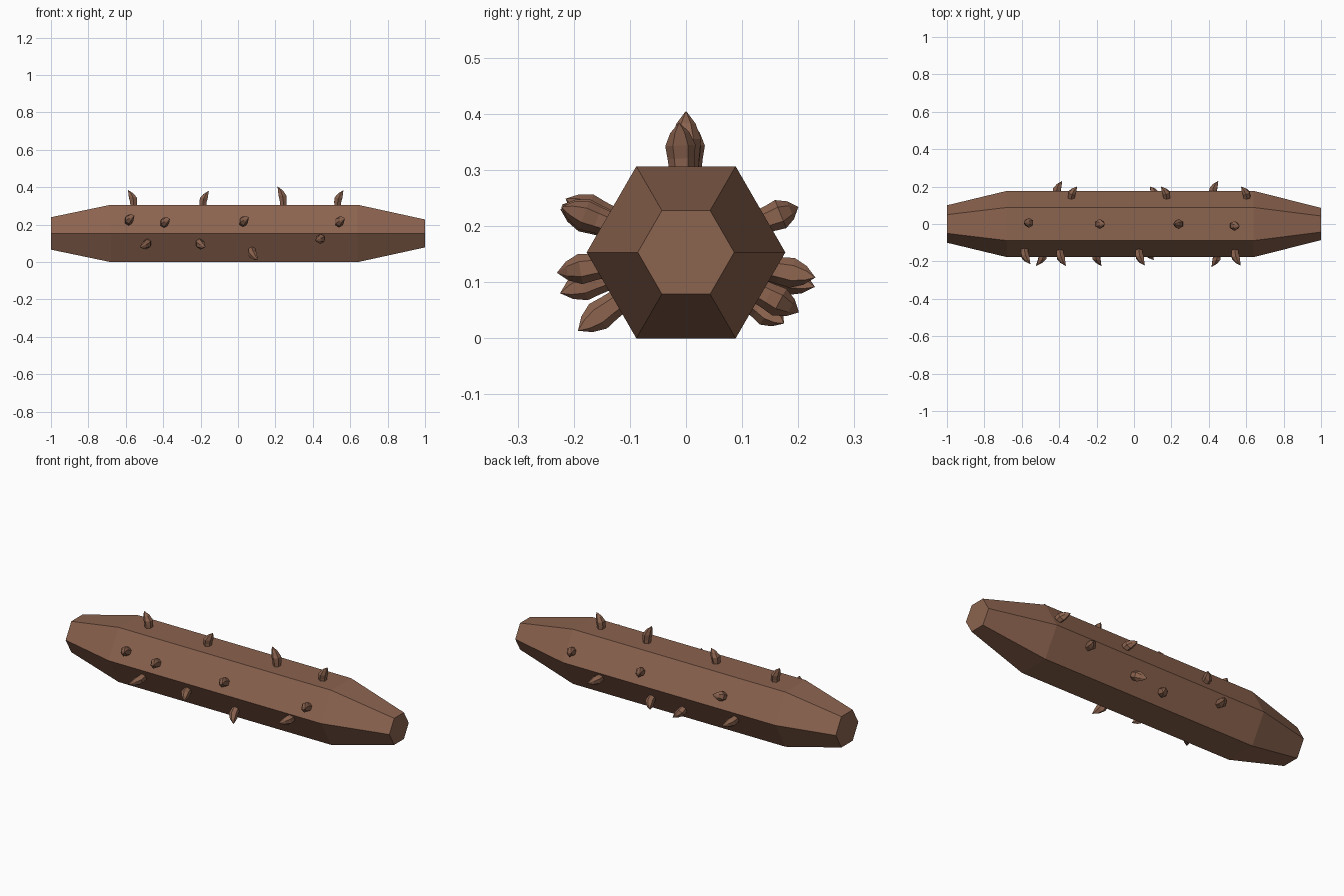
import bpy
import math
from mathutils import Vector

if "Cube" in bpy.data.objects:
    bpy.data.objects.remove(bpy.data.objects["Cube"])

CZ = 0.153  # height of the log axis

bark = bpy.data.materials.new("bark")
bark.diffuse_color = (0.26, 0.125, 0.077, 1)
bark.use_nodes = True
bark.node_tree.nodes["Principled BSDF"].inputs["Base Color"].default_value = bark.diffuse_color


def add_mesh(name, rings, tip=None):
    """Skin a list of equal rings; close with a cap or a pointed tip."""
    n = len(rings[0])
    verts = [v for ring in rings for v in ring]
    faces = [list(range(n))[::-1]]
    for k in range(len(rings) - 1):
        for i in range(n):
            j = (i + 1) % n
            faces.append([k * n + i, k * n + j, (k + 1) * n + j, (k + 1) * n + i])
    last = (len(rings) - 1) * n
    if tip is None:
        faces.append(list(range(last, last + n)))
    else:
        verts.append(tip)
        faces += [[last + i, last + (i + 1) % n, last + n] for i in range(n)]
    mesh = bpy.data.meshes.new(name)
    mesh.from_pydata(verts, [], faces)
    mesh.materials.append(bark)
    obj = bpy.data.objects.new(name, mesh)
    bpy.context.collection.objects.link(obj)
    return obj


# Hexagonal log with tapered ends
def hexagon(x, r):
    return [Vector((x, r * math.cos(i * math.pi / 3), CZ + r * math.sin(i * math.pi / 3)))
            for i in range(6)]


add_mesh("log", [hexagon(-1, 0.1), hexagon(-0.68, 0.177),
                 hexagon(0.64, 0.177), hexagon(1, 0.086)])


# Curved thorns: x of base, angle round the axis (0 = +y, 90 = up), lean along x, tip radius
def thorn(name, x, angle, lean, reach):
    a = math.radians(angle)
    out = Vector((0, math.cos(a), math.sin(a)))
    side = Vector((0, -math.sin(a), math.cos(a)))
    along = Vector((1, 0, 0))
    centre = Vector((x, 0, CZ))
    stretch = (reach - 0.14) / 0.1

    def point(h, shift):
        return centre + out * (0.14 + h * stretch) + along * (lean * shift)

    rings = []
    for h, shift, rad in ((-0.01, 0, 0.021), (0.03, 0.0, 0.024),
                          (0.055, 0.004, 0.027), (0.08, 0.015, 0.017)):
        c = point(h, shift)
        rings.append([c + along * (rad * 0.9 * math.sin(i * math.pi / 3))
                      - side * (-rad * math.cos(i * math.pi / 3)) for i in range(6)])
    add_mesh(name, rings, point(0.1, 0.031))


thorns = {
    "top_thorn": [(-0.558, 88, -1, 0.233), (-0.187, 90, 1, 0.228),
                  (0.242, 90, -1, 0.252), (0.533, 93, 1, 0.232)],
    "front_upper_thorn": [(-0.585, 156, 1, 0.235), (-0.395, 161, 1, 0.237),
                          (0.027, 159, 1, 0.237), (0.54, 160, 1, 0.237)],
    "front_lower_thorn": [(-0.485, 198, -1.3, 0.236), (-0.205, 198, 1, 0.236),
                          (0.075, 216, 1, 0.238), (0.445, 189, -1, 0.233)],
    "back_upper_thorn": [(-0.335, 22, 1, 0.216), (0.175, 22, -1, 0.216),
                         (0.603, 22, -1, 0.216)],
    "back_lower_thorn": [(-0.415, -15, 1, 0.238), (-0.07, -36, 1, 0.216),
                         (0.115, -28, -1, 0.228), (0.42, -11, 1, 0.235)],
}
for name, items in thorns.items():
    for k, item in enumerate(items):
        thorn(f"{name}_{k + 1}", *item)
